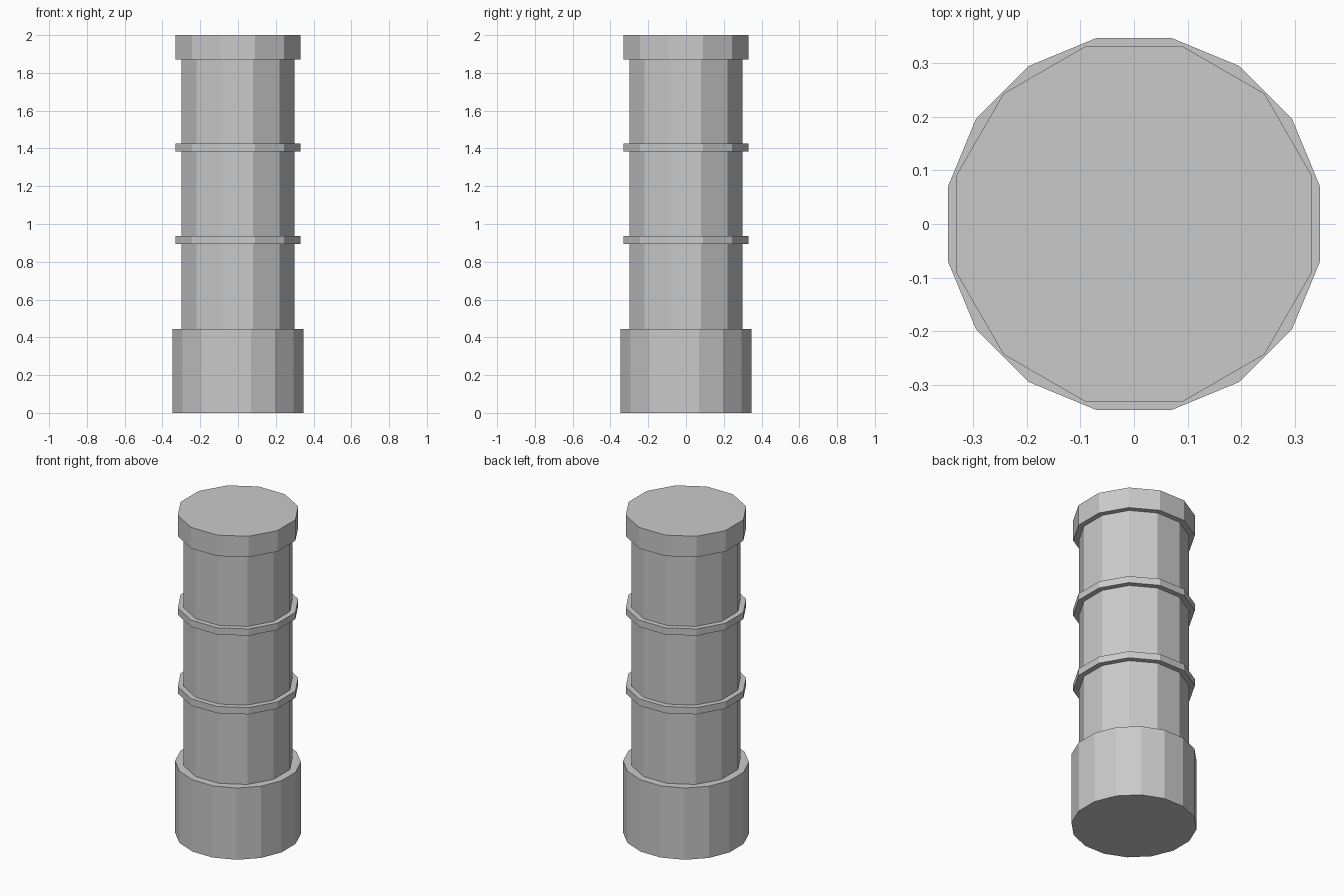
import bpy
import math

cube = bpy.data.objects.get("Cube")
if cube:
    bpy.data.objects.remove(cube, do_unlink=True)

grey = bpy.data.materials.new("light grey")
grey.use_nodes = True
colour = (0.59, 0.59, 0.59, 1)
grey.diffuse_color = colour
grey.node_tree.nodes["Principled BSDF"].inputs["Base Color"].default_value = colour


def prism(name, sides, apothem, bottom, top):
    """Flat-sided cylinder with one face square to the front."""
    bpy.ops.mesh.primitive_cylinder_add(
        vertices=sides,
        radius=apothem / math.cos(math.pi / sides),
        depth=top - bottom,
        location=(0, 0, (bottom + top) / 2),
        rotation=(0, 0, math.pi / sides),
    )
    part = bpy.context.object
    part.name = name
    part.data.materials.append(grey)
    return part


# Wide foot and slim column
prism("base", 16, 0.347, 0, 0.445)
prism("shaft", 12, 0.30, 0.445, 1.87)

# Thin collars around the column
for name, bottom in (("lower_ring", 0.895), ("upper_ring", 1.383)):
    prism(name, 12, 0.332, bottom, bottom + 0.042)

# Flat lid
prism("cap", 12, 0.332, 1.87, 2)
